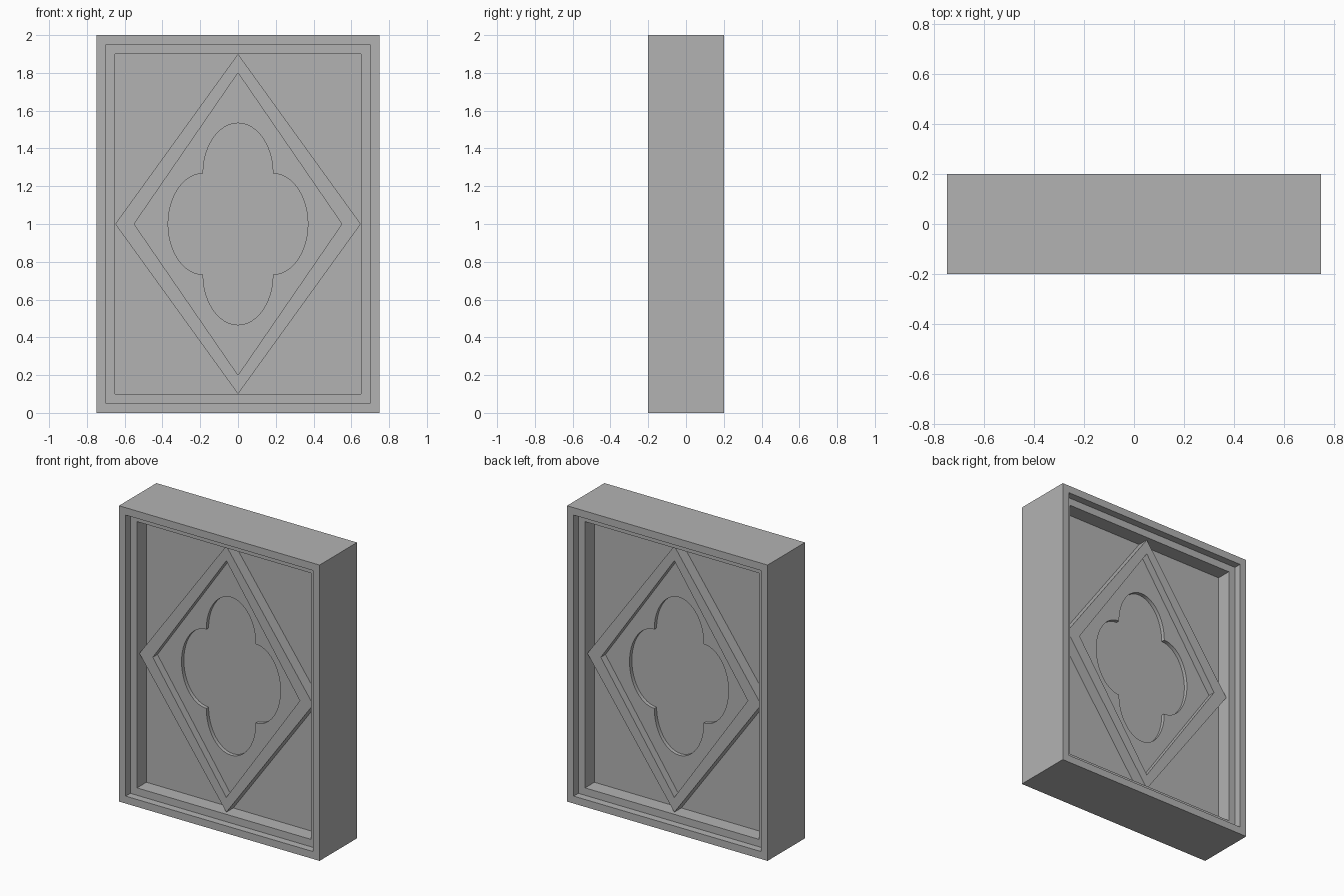
import bpy
import bmesh
from math import cos, sin, pi, radians

cube = bpy.data.objects.get("Cube")
if cube:
    bpy.data.objects.remove(cube, do_unlink=True)

stone = bpy.data.materials.new("stone_grey")
stone.use_nodes = True
stone.diffuse_color = (0.45, 0.45, 0.45, 1)
stone.node_tree.nodes["Principled BSDF"].inputs["Base Color"].default_value = (0.45, 0.45, 0.45, 1)


def rectangle(w, h):
    return [(-w, -h), (w, -h), (w, h), (-w, h)]


def diamond(w, h):
    return [(w, 0), (0, h), (-w, 0), (0, -h)]


def quatrefoil(w, h, steps=24):
    """Four half-round lobes on the sides of a box with half sizes w, h."""
    points = []
    for lobe in range(4):
        turn = lobe * pi / 2
        for i in range(steps):
            a = turn - pi / 2 + pi * i / steps
            points.append((w * (cos(turn) + cos(a)), h * (sin(turn) + sin(a))))
    return points


def slab(name, half_depth, *outlines):
    """Upright plate, equal on front and back; a second outline is a hole."""
    curve = bpy.data.curves.new(name, "CURVE")
    curve.dimensions = "2D"
    curve.fill_mode = "BOTH"
    curve.extrude = half_depth
    for outline in outlines:
        spline = curve.splines.new("POLY")
        spline.points.add(len(outline) - 1)
        for point, (x, z) in zip(spline.points, outline):
            point.co = (x, z, 0, 1)
        spline.use_cyclic_u = True
    obj = bpy.data.objects.new(name, curve)
    bpy.context.collection.objects.link(obj)
    obj.rotation_euler.x = radians(90)
    obj.location.z = 1
    bpy.ops.object.select_all(action="DESELECT")
    obj.select_set(True)
    bpy.context.view_layer.objects.active = obj
    bpy.ops.object.convert(target="MESH")
    obj = bpy.context.object
    # Weld the caps to the walls
    bm = bmesh.new()
    bm.from_mesh(obj.data)
    bmesh.ops.remove_doubles(bm, verts=bm.verts, dist=0.0001)
    bmesh.ops.recalc_face_normals(bm, faces=bm.faces)
    bm.to_mesh(obj.data)
    bm.free()
    obj.data.materials.clear()
    obj.data.materials.append(stone)
    bpy.ops.object.shade_smooth_by_angle(angle=radians(30))
    return obj


# Stepped border
slab("outer_frame", 0.2, rectangle(0.75, 1.0), rectangle(0.7, 0.95))
slab("inner_frame_step", 0.15, rectangle(0.7, 0.95), rectangle(0.65, 0.9))

# Recessed field
slab("back_field", 0.05, rectangle(0.65, 0.9))

# Raised diamond with a four-lobed recess
slab("diamond_moulding", 0.125, diamond(0.65, 0.9), diamond(0.55, 0.8))
slab("diamond_panel", 0.075, diamond(0.55, 0.8), quatrefoil(0.185, 0.267))
